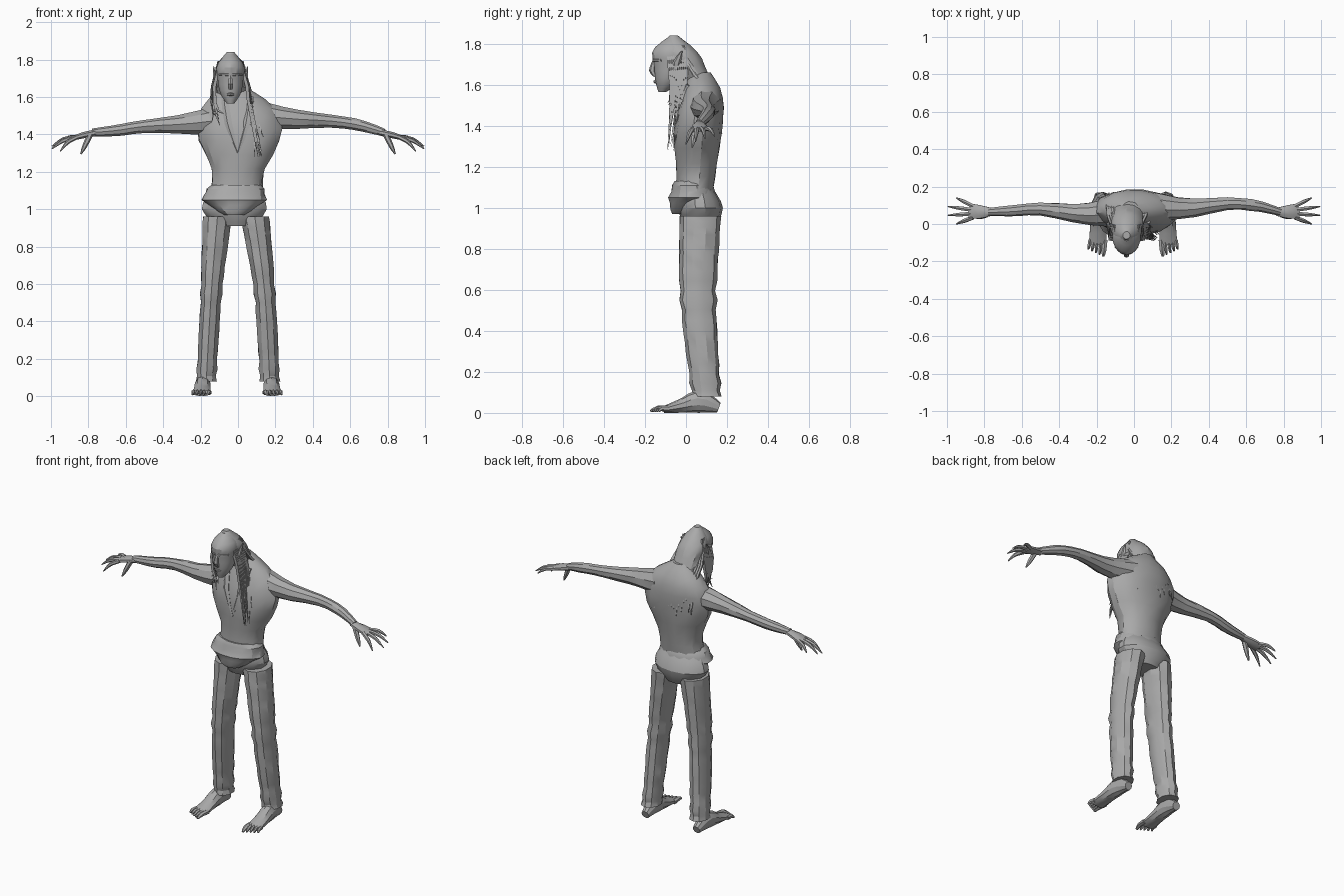
import bpy, bmesh, random
from math import sin, cos, pi, radians
from mathutils import Vector

random.seed(4)
if "Cube" in bpy.data.objects:
    bpy.data.objects.remove(bpy.data.objects["Cube"])

GREY = (.4, .4, .4, 1)
grey = bpy.data.materials.new("plain_grey")
grey.use_nodes = True
grey.diffuse_color = GREY
grey.node_tree.nodes["Principled BSDF"].inputs["Base Color"].default_value = GREY

ACROSS, DEPTHWISE = Vector((1, 0, 0)), Vector((0, 1, 0))
HEAD_X = -.04
SIDES = {"right": -1, "left": 1}


def finish(name, bm):
    """Turn a bmesh into a shaded object."""
    bmesh.ops.recalc_face_normals(bm, faces=bm.faces)
    mesh = bpy.data.meshes.new(name)
    bm.to_mesh(mesh)
    bm.free()
    mesh.materials.append(grey)
    part = bpy.data.objects.new(name, mesh)
    bpy.context.collection.objects.link(part)
    bpy.ops.object.select_all(action='DESELECT')
    part.select_set(True)
    bpy.context.view_layer.objects.active = part
    bpy.ops.object.shade_smooth_by_angle(angle=radians(28))


def along(values, t):
    """Smooth curve through evenly spaced numbers or vectors."""
    last = len(values) - 1
    i = min(int(t * last), last - 1)
    f = t * last - i
    before, start, end, after = (values[min(max(i + k, 0), last)] for k in range(-1, 3))
    bend = 2 * before - 5 * start + 4 * end - after
    twist = 3 * start - before - 3 * end + after
    return start + ((end - before) * f + bend * f * f + twist * f ** 3) / 2


def tube(bm, points, widths, depths, side=ACROSS, steps=6, sides=6,
         level=False, rough=0, swell=lambda t, i: 1):
    """Skin oval rings along a smooth path; rough rings become cloth facets."""
    points = [Vector(p) for p in points]
    rings = []
    for i in range(steps + 1):
        t = i / steps
        centre = along(points, t)
        ahead = along(points, min(t + .02, 1)) - along(points, max(t - .02, 0))
        u, v = side, DEPTHWISE
        if not level:
            ahead.normalize()
            u = (side - ahead * side.dot(ahead)).normalized()
            v = ahead.cross(u)
        ring = []
        for k in range(sides):
            a = 2 * pi * (k + .5) / sides
            r = swell(t, i) * (1 + random.uniform(-rough, rough))
            ring.append(bm.verts.new(centre + u * along(widths, t) * r * cos(a)
                                     + v * along(depths, t) * r * sin(a)))
        rings.append(ring)
    for low, high in zip(rings, rings[1:]):
        for k in range(sides):
            j = (k + 1) % sides
            if rough:
                bm.faces.new((low[k], low[j], high[j]))
                bm.faces.new((low[k], high[j], high[k]))
            else:
                bm.faces.new((low[k], low[j], high[j], high[k]))
    bm.faces.new(rings[0])
    bm.faces.new(rings[-1])


def part(name, *shape, **options):
    bm = bmesh.new()
    tube(bm, *shape, **options)
    finish(name, bm)


# Shirt: narrow waist, broad chest, sloping shoulders
part("shirt",
     [(-.01, .04, 1.05), (0, .05, 1.2), (.01, .06, 1.4), (0, .08, 1.55), (-.02, .07, 1.66)],
     [.15, .14, .23, .19, .05], [.09, .1, .12, .1, .05],
     steps=11, sides=16, level=True, rough=.025)

# Rumpled hem that sags at the front
part("shirt_hem", [(-.02, -.01, .97), (-.02, .03, 1.05), (-.01, .03, 1.13)],
     [.06, .17, .135], [.06, .115, .09], steps=6, sides=16, level=True, rough=.03,
     swell=lambda t, i: 1.03 if i % 2 else .97)

# Open collar, laid on the chest as two lapels
bm = bmesh.new()
for s in SIDES.values():
    tube(bm, [(s * .07, .01, 1.6), (s * .05, -.045, 1.46), (0, -.055, 1.3)],
         [.02, .022, .004], [.012, .01, .006], steps=4, sides=5)
finish("collar", bm)

# Trousers: seat, then two legs with creased knees and gathered cuffs
part("trouser_seat", [(-.015, .07, .91), (-.02, .07, 1), (-.015, .06, 1.09)],
     [.1, .178, .14], [.075, .11, .075], steps=6, sides=14, level=True)


def creases(t, i):
    creased = abs(t - .5) < .08 or t > .8
    return 1 + .06 * (-1) ** i if creased else 1


for label, s in SIDES.items():
    part(label + "_trouser_leg",
         [(s * .1 - .01, .07, .96), (s * .143, .06, .55), (s * .17, .1, .08)],
         [.08, .06, .055], [.1, .088, .07],
         steps=20, sides=10, level=True, rough=.03, swell=creases)

    # Bare foot resting on the ground: heel, instep and five toes turned out
    bm = bmesh.new()
    foot_x = s * .18 - .005
    heights = [.025, .055, .035, .016]
    tube(bm, [(foot_x + s * .003 * i, .16 - .09 * i, h) for i, h in enumerate(heights)],
         [.025, .042, .046, .05], heights, steps=8, sides=10)
    for k in range(5):
        x = foot_x + s * (.02 * k - .03)
        thick = .01 if k else .015
        tip = .01 * k - .173
        tube(bm, [(x, -.085, .02), (x + s * .005, tip / 2 - .05, .022), (x + s * .01, tip, .009)],
             [thick, thick, thick / 2], [.015, .013, .006], steps=4)
    finish(label + "_foot", bm)

# Arms: the left one is carried slightly higher and further back
for label, s in SIDES.items():
    lift = Vector((0, s, s)) * .014
    wrist = Vector((s * .78, .065, 1.41))
    arm = [Vector(p) for p in ((s * .1, .08, 1.49), (s * .28, .07, 1.47),
                               (s * .5, .095, 1.457), (s * .65, .085, 1.435))]
    radii = [.08, .055, .035, .031, .021]
    part(label + "_arm", [p + lift for p in arm] + [wrist], radii, radii,
         side=DEPTHWISE, steps=10, sides=9, rough=.04)

    # Palm, four fanned and hooked fingers, and a hanging thumb
    bm = bmesh.new()
    tube(bm, [wrist - ACROSS * s * .02, wrist + Vector((s * .05, 0, -.015)),
              wrist + Vector((s * .1, .005, -.03))],
         [.022, .04, .042], [.018, .018, .012], side=DEPTHWISE, steps=4, sides=8)
    for k in range(4):
        fan = k / 1.5 - 1
        root = wrist + Vector((s * .08, .03 * fan, -.024))
        tip = Vector((s * (1 - .05 * fan ** 2), .07 + .07 * fan, 1.33 + .02 * fan))
        knuckle = root.lerp(tip, .55) + Vector((0, 0, .015))
        tube(bm, [root, knuckle, tip], [.012, .011, .003], [.012, .011, .003], side=DEPTHWISE)
    root, tip = wrist + Vector((s * .01, -.015, -.01)), Vector((s * .84, .03, 1.295))
    tube(bm, [root, root.lerp(tip, .6), tip], [.016, .013, .004], [.016, .013, .004],
         side=DEPTHWISE)
    finish(label + "_hand", bm)

# Neck leaning forward to the head
part("neck", [(-.015, .08, 1.56), (-.03, .03, 1.64), (-.035, -.02, 1.7)],
     [.065, .055, .05], [.06, .055, .06], sides=10)

# Head with a tapering jaw and a domed skull
part("head",
     [(HEAD_X, -.115, 1.565), (HEAD_X, -.09, 1.62), (HEAD_X, -.075, 1.7),
      (HEAD_X, -.065, 1.77), (HEAD_X, -.06, 1.83)],
     [.02, .057, .071, .074, .025], [.02, .06, .083, .096, .03],
     steps=10, sides=14, level=True)
part("nose", [(HEAD_X, -.155, 1.715), (HEAD_X, -.165, 1.67), (HEAD_X, -.15, 1.64)],
     [.008, .015, .014], [.01, .016, .01], steps=4, level=True)
part("lips", [(HEAD_X - .026, -.128, 1.612), (HEAD_X, -.15, 1.615), (HEAD_X + .026, -.128, 1.612)],
     [.005, .01, .005], [.004, .009, .004], side=DEPTHWISE)
for label, s in SIDES.items():
    part(label + "_brow", [(HEAD_X + s * x, y, 1.72) for x, y in ((.01, -.157), (.03, -.15), (.06, -.12))],
         [.007, .009, .006], [.008, .008, .006], side=DEPTHWISE, steps=3)
    x = HEAD_X + s * .075
    part(label + "_ear", [(x, -.055, 1.65), (x + s * .01, -.045, 1.71), (x + s * .015, -.02, 1.765)],
         [.006, .01, .002], [.012, .02, .003], level=True, steps=4)

# Hair cap over the crown, falling to the upper back
part("hair_cap",
     [(-.02, .1, 1.54), (-.035, .04, 1.66), (HEAD_X, -.03, 1.76), (HEAD_X, -.06, 1.84)],
     [.085, .083, .081, .02], [.055, .065, .085, .02],
     steps=9, sides=14, level=True, rough=.03)


def lock(bm, points, width):
    """Thin, flat lock of hair tapering to a point."""
    widths = [width * f for f in (.6, 1, .85, .15)]
    tube(bm, points, widths, [w / 2 for w in widths], steps=5, sides=4)


# Loose locks fanned down the back
bm = bmesh.new()
LOCKS = 17
for k in range(LOCKS):
    f = 2 * k / (LOCKS - 1) - 1
    edge = abs(f)
    lock(bm, [(HEAD_X + f * .065, .01 - .03 * edge, 1.785 - .02 * edge),
              (HEAD_X + f * .09, .075 - .05 * edge, 1.67),
              (-.03 + f * .11, .155 - .04 * edge, random.uniform(1.55, 1.59)),
              (-.02 + f * .13, .18 - .015 * edge, random.uniform(1.36, 1.49))], .017)
finish("back_hair", bm)

# Locks framing the face, longer on the left
for label, s in SIDES.items():
    bm = bmesh.new()
    end = 1.34 - s * .065
    for k in range(10):
        f = k / 9
        lock(bm, [(HEAD_X + s * (.045 + .02 * f), -.09 + .08 * f, 1.79),
                  (HEAD_X + s * .084, -.085 + .09 * f, 1.68),
                  (s * (.09 + .02 * f) - .03, -.075 + .07 * f, 1.55),
                  (s * random.uniform(.075, .14), -.09 + .035 * f, end + random.uniform(0, .13))],
             .013)
    finish(label + "_side_hair", bm)
